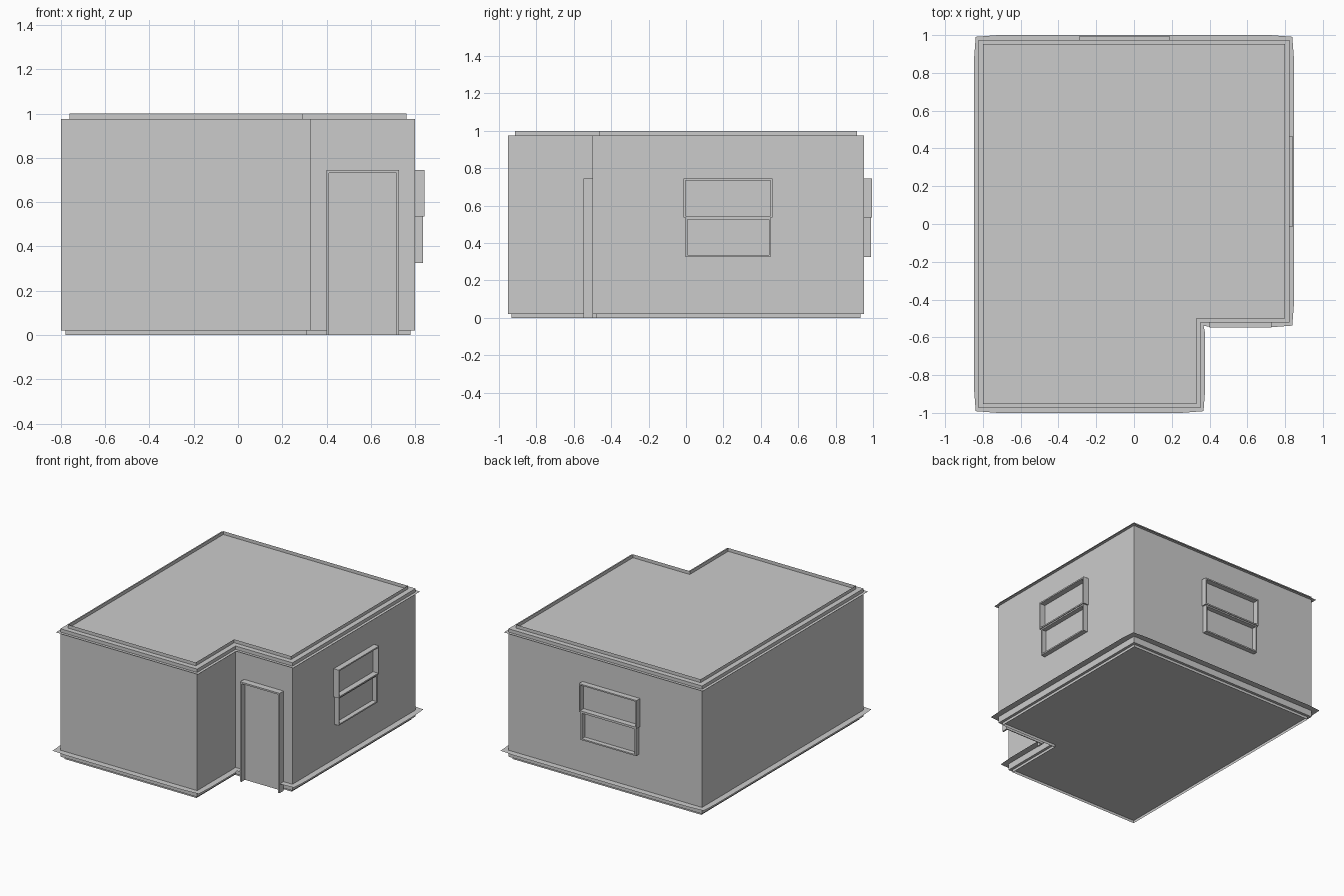
import bpy, bmesh
from mathutils import Vector

if "Cube" in bpy.data.objects:
    bpy.data.objects.remove(bpy.data.objects["Cube"])

grey = bpy.data.materials.new("plain_grey")
grey.diffuse_color = (0.6, 0.6, 0.6, 1)
grey.use_nodes = True
grey.node_tree.nodes["Principled BSDF"].inputs["Base Color"].default_value = grey.diffuse_color

# L-shaped wall outline, counter-clockwise
W, L, NX, NY = 0.8, 0.953, 0.33, -0.5
PLAN = [Vector(p) for p in
        ((-W, -L), (NX, -L), (NX, NY), (W, NY), (W, L), (-W, L))]
N = len(PLAN)


def make(name, build):
    bm = bmesh.new()
    build(bm)
    me = bpy.data.meshes.new(name)
    bm.to_mesh(me)
    bm.free()
    me.materials.append(grey)
    ob = bpy.data.objects.new(name, me)
    bpy.context.collection.objects.link(ob)
    return ob


def face(bm, pts):
    bm.faces.new([bm.verts.new(p) for p in pts])


def normal(i):
    d = (PLAN[(i + 1) % N] - PLAN[i % N]).normalized()
    return Vector((d.y, -d.x))


def corner(i, d):
    """Mitred corner of the outline moved outward by d."""
    return PLAN[i % N] + (normal(i - 1) + normal(i)) * d


def band(d, z0, z1):
    """Upright strip following the outline."""
    def build(bm):
        for i in range(N):
            a, b = corner(i, d), corner(i + 1, d)
            face(bm, [(*a, z0), (*b, z0), (*b, z1), (*a, z1)])
    return build


def plate(z, flip=False):
    def build(bm):
        pts = [(*p, z) for p in PLAN]
        face(bm, pts[::-1] if flip else pts)
    return build


def ledge(z, d, bulge, gap=None):
    """Thin ledge, a little deeper between the corners; gap skips one middle."""
    def build(bm):
        for i in range(N):
            a, b = PLAN[i], PLAN[(i + 1) % N]
            t, n = (b - a).normalized() * 0.08, normal(i)
            inner = [a, a + t, b - t, b]
            outer = [corner(i, d), a + t + n * (d + bulge),
                     b - t + n * (d + bulge), corner(i + 1, d)]
            for k in range(3):
                if i == gap and k == 1:
                    continue
                face(bm, [(*p, z) for p in
                          (inner[k], outer[k], outer[k + 1], inner[k + 1])])
    return build


def bars(name, boxes, place):
    """Boxes given as (u0, u1, z0, z1, depth), placed on a wall."""
    def build(bm):
        for u0, u1, z0, z1, dep in boxes:
            vs = bmesh.ops.create_cube(bm, size=1)["verts"]
            for v in vs:
                u = u0 if v.co.x < 0 else u1
                z = z0 if v.co.z < 0 else z1
                v.co = place(u, 0 if v.co.y < 0 else dep, z)
        bmesh.ops.recalc_face_normals(bm, faces=bm.faces)
    make(name, build)


def frame(u0, u1, z0, z1, dep, t=0.01):
    return [(u0, u0 + t, z0, z1, dep), (u1 - t, u1, z0, z1, dep),
            (u0 + t, u1 - t, z0, z0 + t, dep), (u0 + t, u1 - t, z1 - t, z1, dep)]


# Shell
make("walls", band(0, 0.02, 0.975))
make("roof", plate(0.975))
make("floor", plate(0.02, True))
make("roof_rim", band(-0.038, 0.975, 1.0))
make("foundation_rim", band(-0.02, 0.0, 0.02))

# Mouldings; the lower one stops at the door
make("upper_moulding", ledge(0.95, 0.022, 0))
make("lower_moulding", ledge(0.068, 0.038, 0.009, gap=2))

# Sliding windows: a deeper upper sash over a lower one
for name, c, place in (
        ("side_window", 0.225, lambda u, d, z: (W + d, u, z)),
        ("back_window", -0.05, lambda u, d, z: (u, L + d, z))):
    bars(name + "_upper_sash", frame(c - 0.238, c + 0.238, 0.535, 0.745, 0.042), place)
    bars(name + "_lower_sash", frame(c - 0.228, c + 0.228, 0.325, 0.535, 0.035), place)

# Door frame, open at the bottom
bars("door_frame", [(0.4, 0.412, 0.0, 0.745, 0.047), (0.715, 0.727, 0.0, 0.745, 0.047),
                    (0.412, 0.715, 0.733, 0.745, 0.047)],
     lambda u, d, z: (u, NY - d, z))
bars("door_panel", [(0.412, 0.715, 0.0, 0.733, 0.006)],
     lambda u, d, z: (u, NY - d, z))
